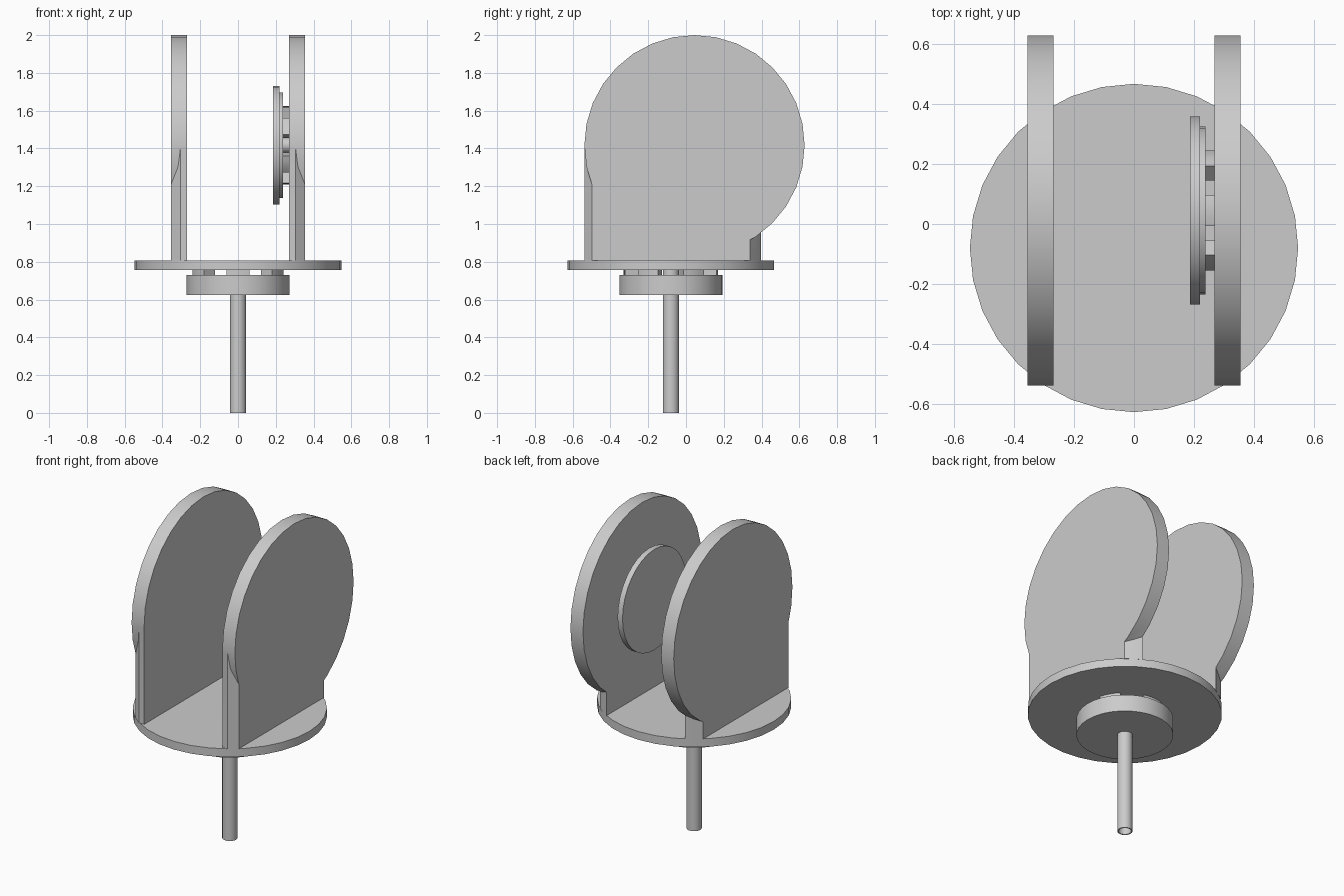
import bpy, bmesh, math
from mathutils import Vector

if "Cube" in bpy.data.objects:
    bpy.data.objects.remove(bpy.data.objects["Cube"])

grey = bpy.data.materials.new("plain grey")
grey.diffuse_color = (0.6, 0.6, 0.6, 1)
grey.use_nodes = True
grey.node_tree.nodes["Principled BSDF"].inputs["Base Color"].default_value = grey.diffuse_color


def finish(ob):
    """Smooth the curved walls and keep the rims sharp."""
    bpy.ops.object.select_all(action='DESELECT')
    ob.select_set(True)
    bpy.context.view_layer.objects.active = ob
    bpy.ops.object.shade_smooth_by_angle(angle=math.radians(30))


def prism(name, outline, direction):
    """Extrude a closed 3D outline along a direction."""
    bm = bmesh.new()
    face = bm.faces.new([bm.verts.new(p) for p in outline])
    new = bmesh.ops.extrude_face_region(bm, geom=[face])["geom"]
    moved = [v for v in new if isinstance(v, bmesh.types.BMVert)]
    bmesh.ops.translate(bm, verts=moved, vec=Vector(direction))
    bmesh.ops.recalc_face_normals(bm, faces=bm.faces)
    mesh = bpy.data.meshes.new(name)
    bm.to_mesh(mesh)
    bm.free()
    mesh.materials.append(grey)
    ob = bpy.data.objects.new(name, mesh)
    bpy.context.collection.objects.link(ob)
    return ob


def arc(r, a0, a1, n):
    return [(r * math.cos(a0 + (a1 - a0) * i / n), r * math.sin(a0 + (a1 - a0) * i / n))
            for i in range(n + 1)]


def circle(r, n=32):
    return arc(r, 0, math.tau, n)[:-1]


def lug(r0, r1, angle, width):
    """Outline of a short ring sector."""
    a0, a1 = angle - width / 2, angle + width / 2
    return arc(r1, a0, a1, 4) + arc(r0, a1, a0, 4)


def upright(name, pts, z0, z1):
    """Prism standing around the turntable axis."""
    return prism(name, [(x, y + AXIS_Y, z0) for x, y in pts], (0, 0, z1 - z0))


def sideways(name, pts, x0, x1):
    """Prism lying along x around the wheel axis."""
    return prism(name, [(x0, y + WHEEL_Y, z + WHEEL_Z) for y, z in pts], (x1 - x0, 0, 0))


AXIS_Y, WHEEL_Y, WHEEL_Z = -0.08, 0.045, 1.417

# Turntable, hub and lugs between them
finish(upright("turntable", circle(0.547), 0.757, 0.808))
finish(upright("hub", circle(0.273), 0.625, 0.73))
for i in range(6):
    a = math.radians(30 + 60 * i)
    finish(upright("hub_lug", lug(0.17, 0.25, a, 0.5), 0.728, 0.758))

# Hollow shaft
shaft = upright("shaft", circle(0.043), 0, 0.758)
bore = upright("shaft_bore", circle(0.036), -0.05, 0.6)
bore.hide_render = True

# Round cheek plates whose feet follow the turntable rim
foot = [(0.269, -0.537), (0.304, -0.537), (0.355, -0.498),
        (0.355, 0.338), (0.304, 0.375), (0.269, 0.396)]
jobs = [(shaft, bore, 'DIFFERENCE')]
for side, s in (("left", -1), ("right", 1)):
    plate = sideways(side + "_cheek_plate", circle(0.583), s * 0.269, s * 0.355)
    leg = prism(side + "_foot", [(s * x, y, 0.806) for x, y in foot], (0, 0, 0.62))
    jobs.append((plate, leg, 'UNION'))

for ob, tool, mode in jobs:
    mod = ob.modifiers.new("combine", 'BOOLEAN')
    mod.operation, mod.object, mod.solver = mode, tool, 'EXACT'
    bpy.context.view_layer.objects.active = ob
    bpy.ops.object.modifier_apply(modifier=mod.name)
    bpy.data.objects.remove(tool, do_unlink=True)
    finish(ob)

# Wheel on the inside of the right plate, with its step and mounting lugs
finish(sideways("wheel", circle(0.313), 0.186, 0.22))
finish(sideways("wheel_step", circle(0.28), 0.218, 0.238))
finish(sideways("wheel_axle", circle(0.04), 0.236, 0.272))
for i in range(6):
    a = math.radians(30 + 60 * i)
    finish(sideways("wheel_lug", lug(0.14, 0.207, a, 0.5), 0.236, 0.272))
